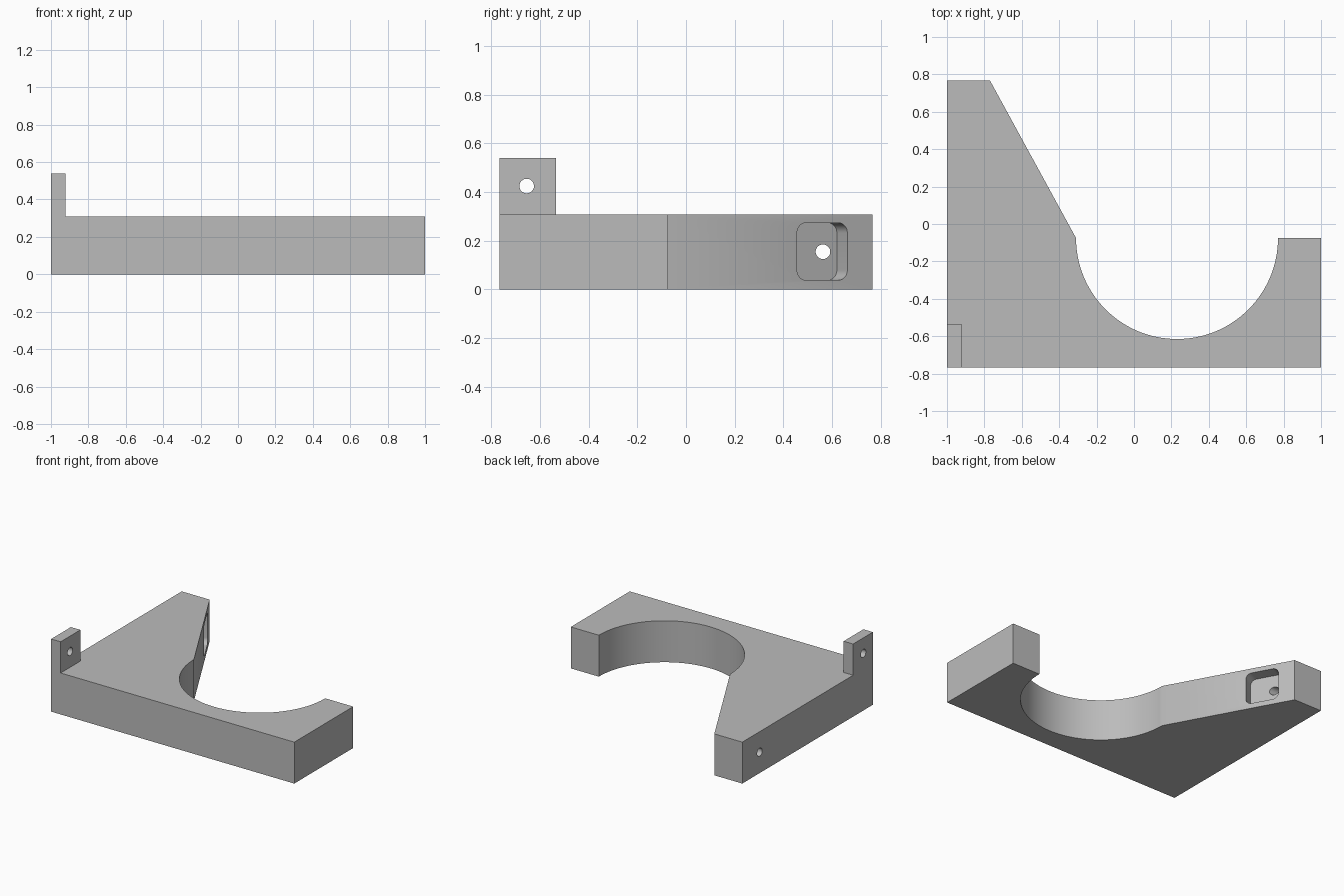
import bpy, bmesh, math
from mathutils import Matrix, Vector

cube = bpy.data.objects.get("Cube")
if cube:
    bpy.data.objects.remove(cube, do_unlink=True)

grey = bpy.data.materials.new("plain grey")
grey.use_nodes = True
colour = (0.5, 0.5, 0.5, 1)
grey.diffuse_color = colour
grey.node_tree.nodes["Principled BSDF"].inputs["Base Color"].default_value = colour

HALF, TOP = 0.767, 0.308          # half depth and plate thickness
ARC = Vector((0.23, -0.075))      # centre of the round cutout
RADIUS = 0.54


def add_object(name, bm):
    bmesh.ops.recalc_face_normals(bm, faces=bm.faces)
    mesh = bpy.data.meshes.new(name)
    bm.to_mesh(mesh)
    bm.free()
    mesh.materials.append(grey)
    obj = bpy.data.objects.new(name, mesh)
    bpy.context.collection.objects.link(obj)
    return obj


def box(name, low, high, matrix=Matrix(), rounding=0):
    """Box between two corners; rounding softens the edges along local x."""
    low, high = Vector(low), Vector(high)
    bm = bmesh.new()
    bmesh.ops.create_cube(bm, size=1)
    bmesh.ops.scale(bm, vec=high - low, verts=bm.verts)
    bmesh.ops.translate(bm, vec=(low + high) / 2, verts=bm.verts)
    if rounding:
        edges = [e for e in bm.edges
                 if abs(e.verts[0].co.x - e.verts[1].co.x) > 0.01]
        bmesh.ops.bevel(bm, geom=edges, offset=rounding, segments=8,
                        profile=0.5, affect='EDGES')
    bm.transform(matrix)
    return add_object(name, bm)


def bolt_hole(name, x1, x2, y, z):
    bm = bmesh.new()
    bmesh.ops.create_cone(bm, cap_ends=True, segments=32, radius1=0.03,
                          radius2=0.03, depth=x2 - x1)
    bm.transform(Matrix.Translation(((x1 + x2) / 2, y, z))
                 @ Matrix.Rotation(math.pi / 2, 4, 'Y'))
    return add_object(name, bm)


# Bracket plate: outline with a half-round cutout, extruded upwards
slope_top = Vector((-0.77, HALF))
slope_end = Vector((ARC.x - RADIUS, ARC.y))
outline = [(-1, HALF), (-1, -HALF), (1, -HALF), (1, ARC.y)]
steps = 64
for i in range(steps + 1):
    a = -math.pi * i / steps
    outline.append((ARC.x + RADIUS * math.cos(a), ARC.y + RADIUS * math.sin(a)))
outline.append(tuple(slope_top))

bm = bmesh.new()
face = bm.faces.new([bm.verts.new((x, y, 0)) for x, y in outline])
extruded = bmesh.ops.extrude_face_region(bm, geom=[face])
bmesh.ops.translate(bm, vec=(0, 0, TOP), verts=[
    v for v in extruded["geom"] if isinstance(v, bmesh.types.BMVert)])
bracket = add_object("bracket", bm)

# Upright corner tab
tab = box("corner_tab", (-1, -HALF, 0), (-0.922, -0.535, 0.54))

# Rounded pocket sunk square into the sloping face
along = slope_end - slope_top
y_mid = 0.56
x_mid = slope_top.x + along.x * (y_mid - HALF) / along.y
frame = (Matrix.Translation((x_mid, y_mid, TOP / 2 + 0.002))
         @ Matrix.Rotation(math.atan2(along.x, -along.y), 4, 'Z'))
pocket = box("pocket_cutter", (-0.09, -0.118, -0.118), (0.1, 0.118, 0.118),
             frame, 0.042)

# Bolt holes through the pocket floor and the tab
lower = bolt_hole("lower_hole_cutter", -1.1, -0.7, 0.563, 0.155)
upper = bolt_hole("upper_hole_cutter", -1.1, -0.8, -0.655, 0.425)


def combine(target, other, operation):
    mod = target.modifiers.new(other.name, 'BOOLEAN')
    mod.operation = operation
    mod.solver = 'EXACT'
    mod.object = other


combine(bracket, tab, 'UNION')
flatten = bracket.modifiers.new("merge_flat_faces", 'DECIMATE')
flatten.decimate_type = 'DISSOLVE'
flatten.angle_limit = math.radians(0.5)
for cutter in (pocket, lower, upper):
    combine(bracket, cutter, 'DIFFERENCE')

# Apply the cuts, remove the helpers and smooth the curved walls
bpy.ops.object.select_all(action='DESELECT')
bracket.select_set(True)
bpy.context.view_layer.objects.active = bracket
for name in [m.name for m in bracket.modifiers]:
    bpy.ops.object.modifier_apply(modifier=name)
for helper in (tab, pocket, lower, upper):
    bpy.data.objects.remove(helper, do_unlink=True)
bpy.ops.object.shade_smooth_by_angle(angle=math.radians(30))
